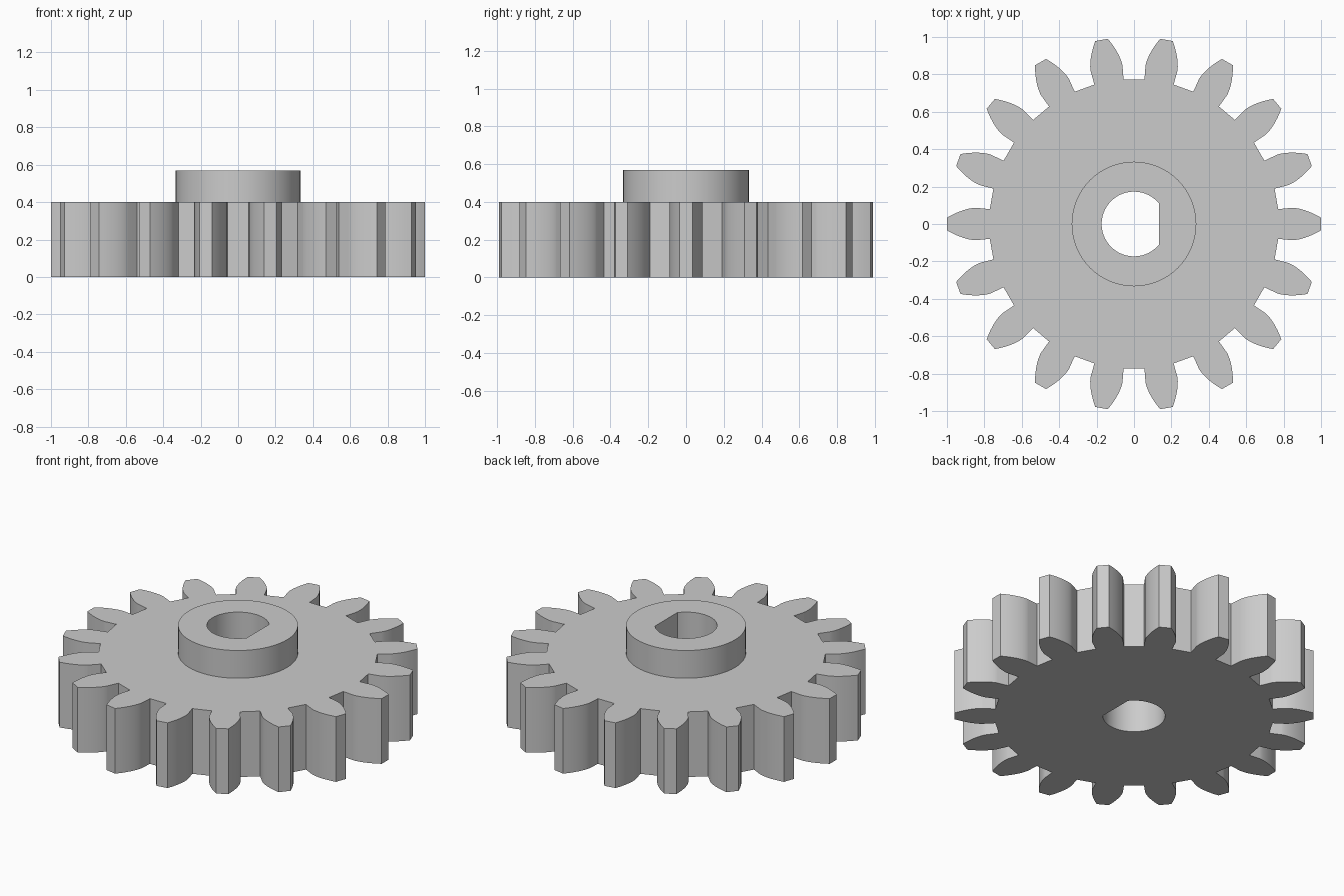
import bpy
import bmesh
from math import sin, cos, tan, acos, pi, radians
from mathutils import Vector

if "Cube" in bpy.data.objects:
    bpy.data.objects.remove(bpy.data.objects["Cube"], do_unlink=True)

TEETH = 18
OUTER, PITCH, ROOT = 1.0, 0.9, 0.775
BASE = PITCH * cos(radians(20))
WHEEL_TOP, HUB_TOP = 0.4, 0.57
HUB_RADIUS, BORE_RADIUS, BORE_FLAT = 0.333, 0.173, 0.135

steel = bpy.data.materials.new("steel grey")
steel.use_nodes = True
steel.diffuse_color = (0.6, 0.6, 0.6, 1)
steel.node_tree.nodes["Principled BSDF"].inputs["Base Color"].default_value = (0.6, 0.6, 0.6, 1)


def polar(radius, angle):
    return Vector((radius * cos(angle), radius * sin(angle)))


def arc(radius, start, end, steps):
    return [polar(radius, start + (end - start) * i / steps) for i in range(steps + 1)]


def involute(radius):
    a = acos(min(1, BASE / radius))
    return tan(a) - a


def gear_outline(steps=10):
    """Radial root, involute flank and flat tip, repeated for each tooth."""
    half = pi / (2 * TEETH) + involute(PITCH)
    flank = [(ROOT, half)]
    for i in range(steps + 1):
        r = BASE + (OUTER - BASE) * (i / steps) ** 1.5
        flank.append((r, half - involute(r)))
    points = []
    for t in range(TEETH):
        middle = 2 * pi * t / TEETH
        points += [polar(r, middle - a) for r, a in flank]
        points += [polar(r, middle + a) for r, a in reversed(flank)]
    return points


def wall(bm, loop, low, high, inward=False):
    rings = [[bm.verts.new((p.x, p.y, z)) for p in loop] for z in (low, high)]
    for i in range(len(loop)):
        j = (i + 1) % len(loop)
        quad = [rings[0][i], rings[0][j], rings[1][j], rings[1][i]]
        bm.faces.new(quad[::-1] if inward else quad)


def cap(bm, outer, hole, z, up=True):
    edges = []
    for loop in (outer, hole):
        ring = [bm.verts.new((p.x, p.y, z)) for p in loop]
        edges += [bm.edges.new((ring[i - 1], ring[i])) for i in range(len(ring))]
    filled = bmesh.ops.triangle_fill(bm, edges=edges, use_beauty=True, normal=(0, 0, 1))
    for face in [g for g in filled["geom"] if isinstance(g, bmesh.types.BMFace)]:
        face.normal_update()
        if (face.normal.z > 0) != up:
            face.normal_flip()


def finish(bm, name):
    bmesh.ops.remove_doubles(bm, verts=bm.verts[:], dist=0.00001)
    mesh = bpy.data.meshes.new(name)
    bm.to_mesh(mesh)
    bm.free()
    mesh.materials.append(steel)
    for polygon in mesh.polygons:
        polygon.use_smooth = True
    mesh.set_sharp_from_angle(angle=radians(25))
    obj = bpy.data.objects.new(name, mesh)
    bpy.context.collection.objects.link(obj)
    return obj


teeth = gear_outline()
hub_circle = arc(HUB_RADIUS, 0, 2 * pi, 72)[:-1]
corner = acos(BORE_FLAT / BORE_RADIUS)
bore = arc(BORE_RADIUS, corner, 2 * pi - corner, 56)

# Toothed wheel with a D-shaped bore
bm = bmesh.new()
wall(bm, teeth, 0, WHEEL_TOP)
wall(bm, bore, 0, WHEEL_TOP, inward=True)
cap(bm, teeth, bore, 0, up=False)
cap(bm, teeth, hub_circle, WHEEL_TOP)
finish(bm, "gear_wheel")

# Raised hub continuing the bore
bm = bmesh.new()
wall(bm, hub_circle, WHEEL_TOP, HUB_TOP)
wall(bm, bore, WHEEL_TOP, HUB_TOP, inward=True)
cap(bm, hub_circle, bore, HUB_TOP)
finish(bm, "hub")
